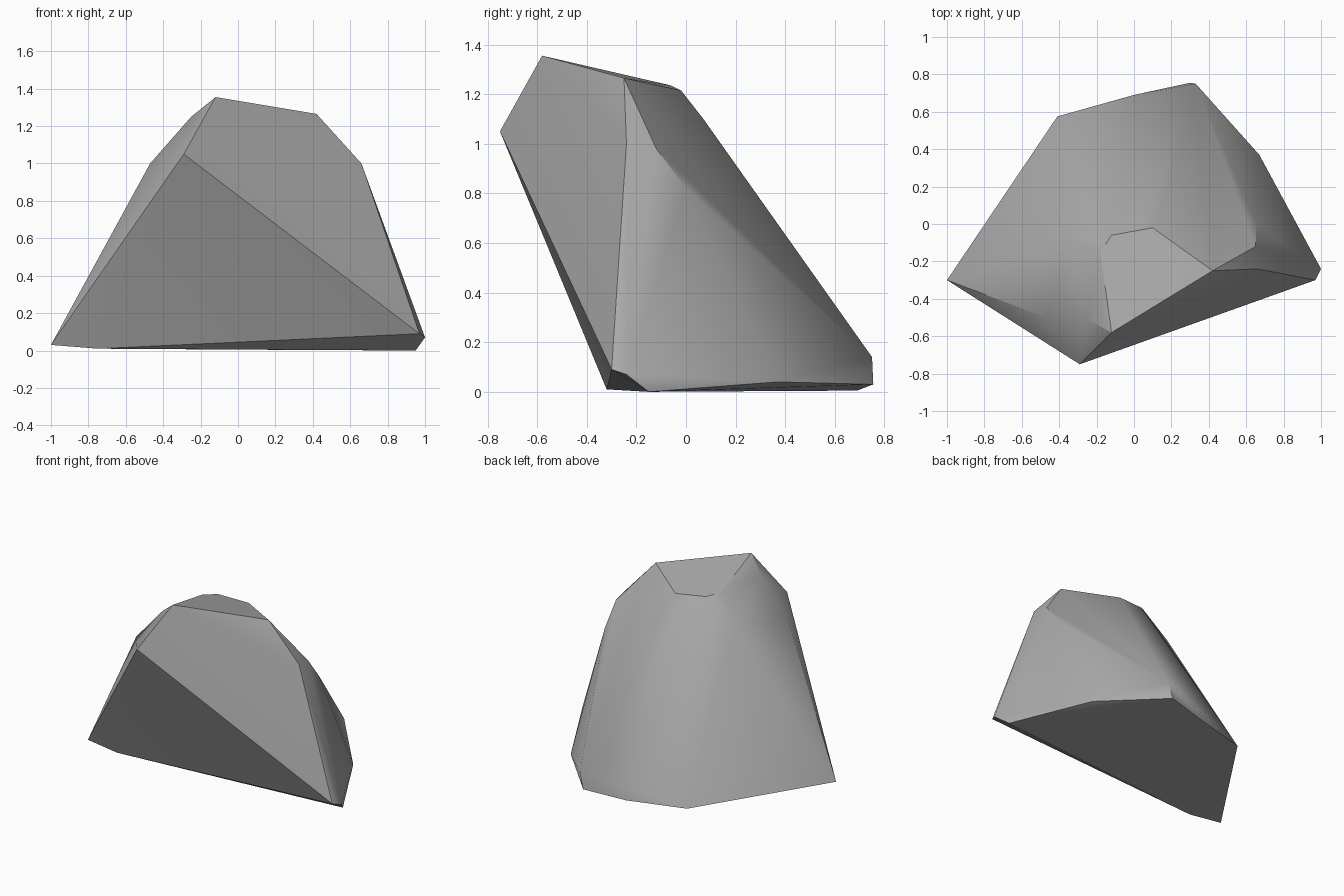
import bpy
import bmesh
import math

# Remove the default object
default_cube = bpy.data.objects.get("Cube")
if default_cube:
    bpy.data.objects.remove(default_cube, do_unlink=True)

# Stone material
stone = bpy.data.materials.new("stone_grey")
stone.use_nodes = True
grey = (0.4, 0.4, 0.4, 1)
stone.diffuse_color = grey
stone.node_tree.nodes["Principled BSDF"].inputs["Base Color"].default_value = grey

# Corners of the faceted boulder, grouped by region
base_corners = [
    (-1, -.3, .03), (-.75, -.32, .01), (.95, -.15, 0), (.97, -.3, .09),
    (1, -.24, .07), (.67, .37, .04), (.3, .755, .03), (.33, .75, .14),
    (0, .69, .005), (-.41, .575, .01),
]
shoulder_corners = [
    (-.29, -.75, 1.05), (-.47, -.5, 1), (-.34, -.07, 1.08),
    (.66, -.24, 1), (.65, -.12, .98), (.655, 0, .82), (.1, .07, 1.1),
]
crown_corners = [
    (-.12, -.58, 1.355), (-.25, -.51, 1.25), (.42, -.25, 1.265),
    (-.18, -.15, 1.25), (-.12, -.06, 1.235), (.1, -.02, 1.215),
]

# Wrap the corners in a closed shell and merge nearly flat facets
bm = bmesh.new()
for corner in base_corners + shoulder_corners + crown_corners:
    bm.verts.new(corner)
hull = bmesh.ops.convex_hull(bm, input=bm.verts[:])
unused = [v for v in bm.verts if not v.link_faces]
bmesh.ops.delete(bm, geom=unused, context="VERTS")
bmesh.ops.dissolve_limit(bm, angle_limit=math.radians(3),
                         verts=bm.verts[:], edges=bm.edges[:])
bmesh.ops.recalc_face_normals(bm, faces=bm.faces[:])

# Boulder object
mesh = bpy.data.meshes.new("boulder")
bm.to_mesh(mesh)
bm.free()
mesh.materials.append(stone)
boulder = bpy.data.objects.new("boulder", mesh)
bpy.context.collection.objects.link(boulder)

# Soft weathered facets with crisp main ridges
bpy.ops.object.select_all(action="DESELECT")
boulder.select_set(True)
bpy.context.view_layer.objects.active = boulder
bpy.ops.object.shade_smooth_by_angle(angle=math.radians(30))
